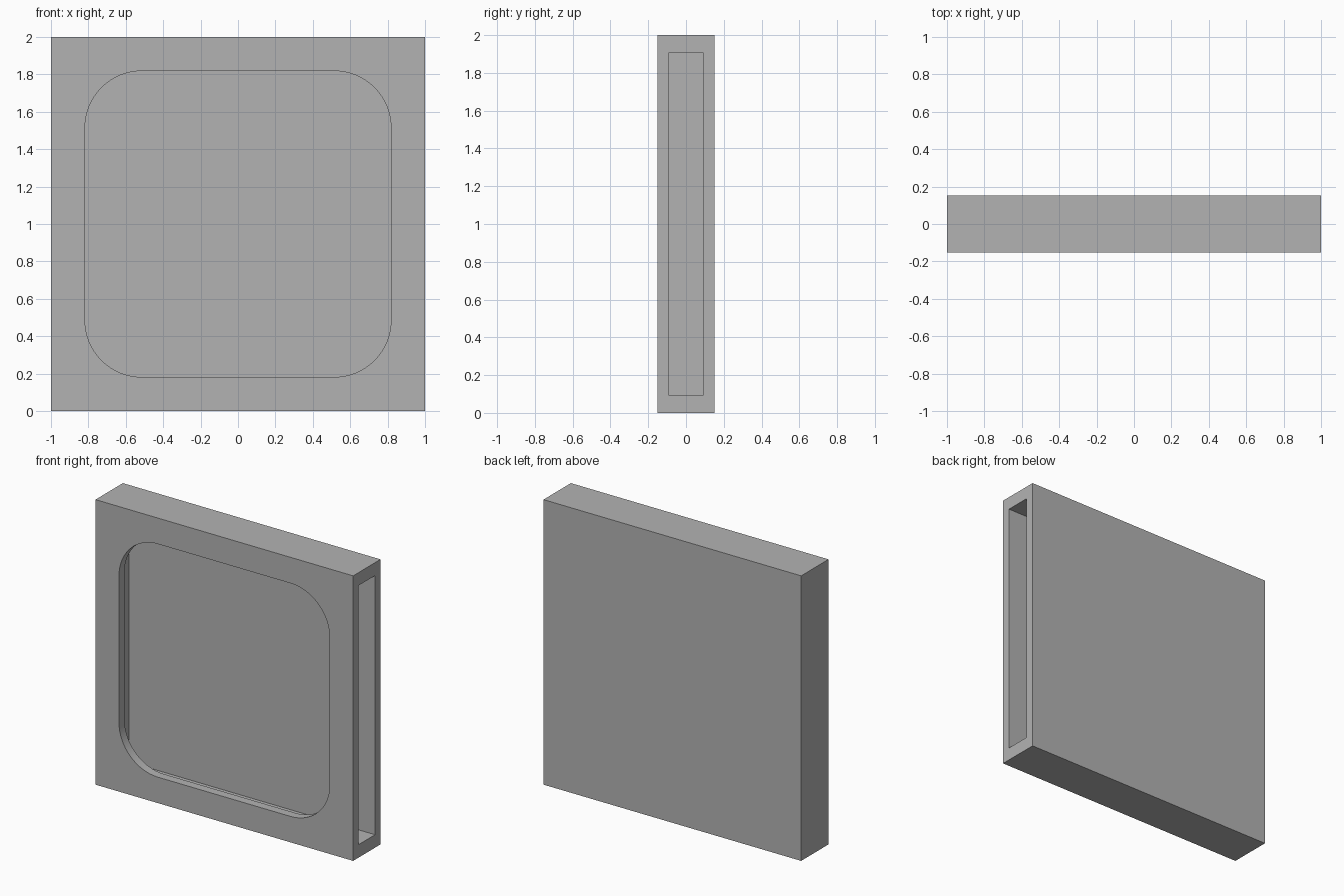
import bpy
import bmesh
from mathutils import Vector

cube = bpy.data.objects.get("Cube")
if cube:
    bpy.data.objects.remove(cube, do_unlink=True)

DEPTH = 0.303      # overall thickness
WALL = 0.091       # rim around the cavity
CAVITY = 0.182     # cavity thickness
WINDOW = 1.636     # window width and height
RADIUS = 0.303     # window corner radius

grey = bpy.data.materials.new("mid_grey")
grey.use_nodes = True
colour = (0.45, 0.45, 0.45, 1)
grey.diffuse_color = colour
grey.node_tree.nodes["Principled BSDF"].inputs["Base Color"].default_value = colour


def box(name, low, high, corner_radius=0):
    """Box between two corners, with optional rounding of the edges along y."""
    low, high = Vector(low), Vector(high)
    bm = bmesh.new()
    bmesh.ops.create_cube(bm, size=1)
    for v in bm.verts:
        v.co = (low + high) / 2 + v.co * (high - low)
    if corner_radius:
        along_y = [e for e in bm.edges
                   if abs(e.verts[0].co.y - e.verts[1].co.y) > 0.01]
        bmesh.ops.bevel(bm, geom=along_y, offset=corner_radius,
                        segments=16, profile=0.5, affect='EDGES')
    bmesh.ops.recalc_face_normals(bm, faces=bm.faces)
    mesh = bpy.data.meshes.new(name)
    bm.to_mesh(mesh)
    bm.free()
    mesh.materials.append(grey)
    obj = bpy.data.objects.new(name, mesh)
    bpy.context.collection.objects.link(obj)
    return obj


# Square outer case
case = box("case", (-1, -DEPTH / 2, 0), (1, DEPTH / 2, 2))

# Flat cavity, open only at the model's left side
slot = box("slot_cutter", (WALL - 1, -CAVITY / 2, WALL),
           (1.2, CAVITY / 2, 2 - WALL))

# Rounded window through the front wall into the cavity
window = box("window_cutter", (-WINDOW / 2, -DEPTH, 1 - WINDOW / 2),
             (WINDOW / 2, 0, 1 + WINDOW / 2), RADIUS)

bpy.ops.object.select_all(action='DESELECT')
case.select_set(True)
bpy.context.view_layer.objects.active = case
for cutter in (slot, window):
    cutter.hide_render = True
    mod = case.modifiers.new(cutter.name, 'BOOLEAN')
    mod.operation = 'DIFFERENCE'
    mod.solver = 'EXACT'
    mod.object = cutter
    bpy.ops.object.modifier_apply(modifier=mod.name)
    bpy.data.objects.remove(cutter, do_unlink=True)

# Smooth window corners, crisp edges elsewhere
bpy.ops.object.shade_smooth_by_angle(angle=0.5)
